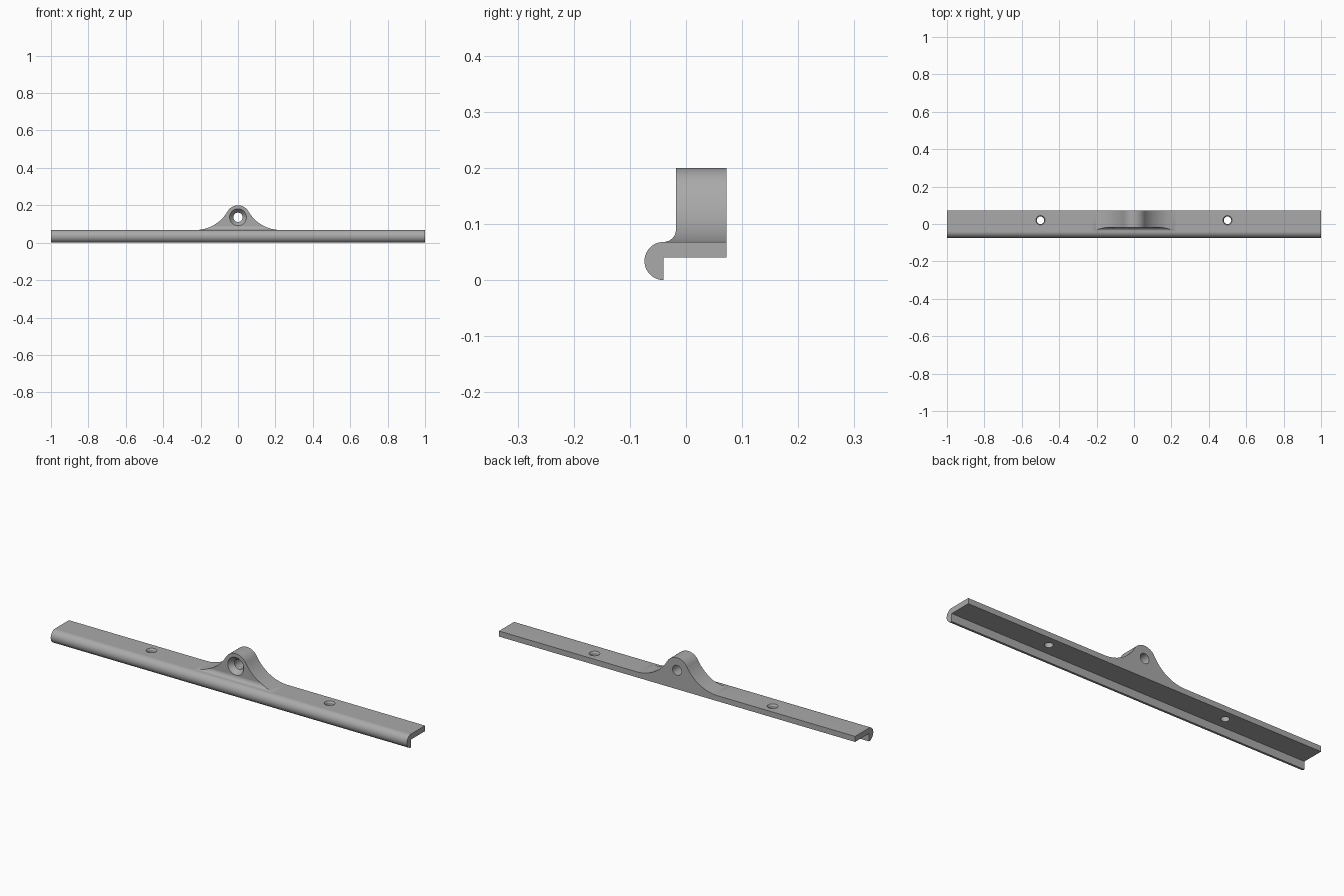
import bpy, bmesh, math
from mathutils import Matrix, Vector

cube = bpy.data.objects.get("Cube")
if cube:
    bpy.data.objects.remove(cube, do_unlink=True)

HALF, BACK, LIP_Y = 1.0, 0.072, -0.04     # rail half length, back face, lip inner face
TOP, UNDER = 0.068, 0.04                  # rail top and underside heights
EYE_Z, EYE_R, FLARE = 0.136, 0.064, 0.2   # lug eye and flare radius
FACE_Y, FILLET = -0.018, 0.022            # lug front face and its root fillet

grey = bpy.data.materials.new("satin grey")
grey.use_nodes = True
colour = (0.4, 0.4, 0.4, 1)
grey.diffuse_color = colour
grey.node_tree.nodes["Principled BSDF"].inputs["Base Color"].default_value = colour


def arc(cx, cy, r, start, end, steps):
    """Points on an arc, angles in radians."""
    angles = [start + (end - start) * i / steps for i in range(steps + 1)]
    return [(cx + r * math.cos(a), cy + r * math.sin(a)) for a in angles]


def finish(bm, name):
    bmesh.ops.recalc_face_normals(bm, faces=bm.faces)
    mesh = bpy.data.meshes.new(name)
    bm.to_mesh(mesh)
    bm.free()
    mesh.materials.append(grey)
    ob = bpy.data.objects.new(name, mesh)
    bpy.context.collection.objects.link(ob)
    return ob


def prism(name, points, direction):
    """Extrude a closed outline of 3D points along a direction."""
    bm = bmesh.new()
    face = bm.faces.new([bm.verts.new(p) for p in points])
    new = bmesh.ops.extrude_face_region(bm, geom=[face])["geom"]
    bmesh.ops.translate(bm, vec=Vector(direction),
                        verts=[v for v in new if isinstance(v, bmesh.types.BMVert)])
    return finish(bm, name)


def drill(name, profile, matrix, sides=40):
    """Lathe a (radius, height) profile into a cutter."""
    bm = bmesh.new()
    rings = [[bm.verts.new((x, y, h)) for x, y in
              arc(0, 0, r, 0, 2 * math.pi, sides)[:-1]] for r, h in profile]
    for low, high in zip(rings, rings[1:]):
        for i in range(sides):
            j = (i + 1) % sides
            bm.faces.new((low[i], low[j], high[j], high[i]))
    bm.faces.new(rings[0])
    bm.faces.new(rings[-1])
    bm.transform(matrix)
    return finish(bm, name)


def boolean(target, tool, operation):
    """Apply a boolean and discard the tool."""
    mod = target.modifiers.new(operation, "BOOLEAN")
    mod.object, mod.operation, mod.solver = tool, operation, "EXACT"
    bpy.ops.object.select_all(action="DESELECT")
    bpy.context.view_layer.objects.active = target
    target.select_set(True)
    bpy.ops.object.modifier_apply(modifier=mod.name)
    bpy.data.objects.remove(tool, do_unlink=True)


# Rail: flat strip with a half-round front lip
lip = arc(LIP_Y, TOP / 2, TOP / 2, math.pi / 2, math.pi * 1.5, 24)
outline = [(BACK, UNDER), (BACK, TOP)] + lip + [(LIP_Y, UNDER)]
rail = prism("rail", [(-HALF, y, z) for y, z in outline], (2 * HALF, 0, 0))

# Lug silhouette: round eye flowing into concave flares
rise = FLARE + TOP - EYE_Z
reach = math.sqrt((FLARE + EYE_R) ** 2 - rise ** 2)
tilt = math.atan2(rise, reach)
side = arc(reach, TOP + FLARE, FLARE, -math.pi / 2, -math.pi + tilt, 24)
cap = arc(0, EYE_Z, EYE_R, tilt, math.pi - tilt, 24)
base = 0.05
outline = ([(reach, base)] + side + cap[1:-1]
           + [(-x, z) for x, z in reversed(side)] + [(-reach, base)])
lug = prism("lug", [(x, LIP_Y - 0.02, z) for x, z in outline], (0, BACK - LIP_Y + 0.02, 0))

# Lug depth: flat front face with a fillet at its root
root = arc(LIP_Y, TOP + FILLET, FILLET, -math.pi / 2, 0, 12)
outline = [(LIP_Y, 0.03)] + root + [(FACE_Y, 0.3), (0.1, 0.3), (0.1, 0.03)]
depth = prism("lug_depth", [(-0.4, y, z) for y, z in outline], (0.8, 0, 0))
boolean(lug, depth, "INTERSECT")
boolean(rail, lug, "UNION")

# Lug hole with a conical front, and two countersunk screw holes
eye = drill("eye_cutter", [(0.045, -0.1), (0.045, FACE_Y), (0.025, 0.007), (0.025, 0.1)],
            Matrix.Translation((0, 0, EYE_Z)) @ Matrix.Rotation(-math.pi / 2, 4, "X"))
boolean(rail, eye, "DIFFERENCE")
for x in (-0.5, 0.5):
    screw = drill("screw_cutter", [(0.02, 0), (0.02, 0.06), (0.025, TOP), (0.025, 0.1)],
                  Matrix.Translation((x, 0.02, 0)))
    boolean(rail, screw, "DIFFERENCE")

# Smooth curves, crisp edges
rail.name = "rail_with_lug"
bpy.ops.object.shade_smooth_by_angle(angle=math.radians(25))
normals = rail.modifiers.new("Face weighting", "WEIGHTED_NORMAL")
normals.keep_sharp = True
